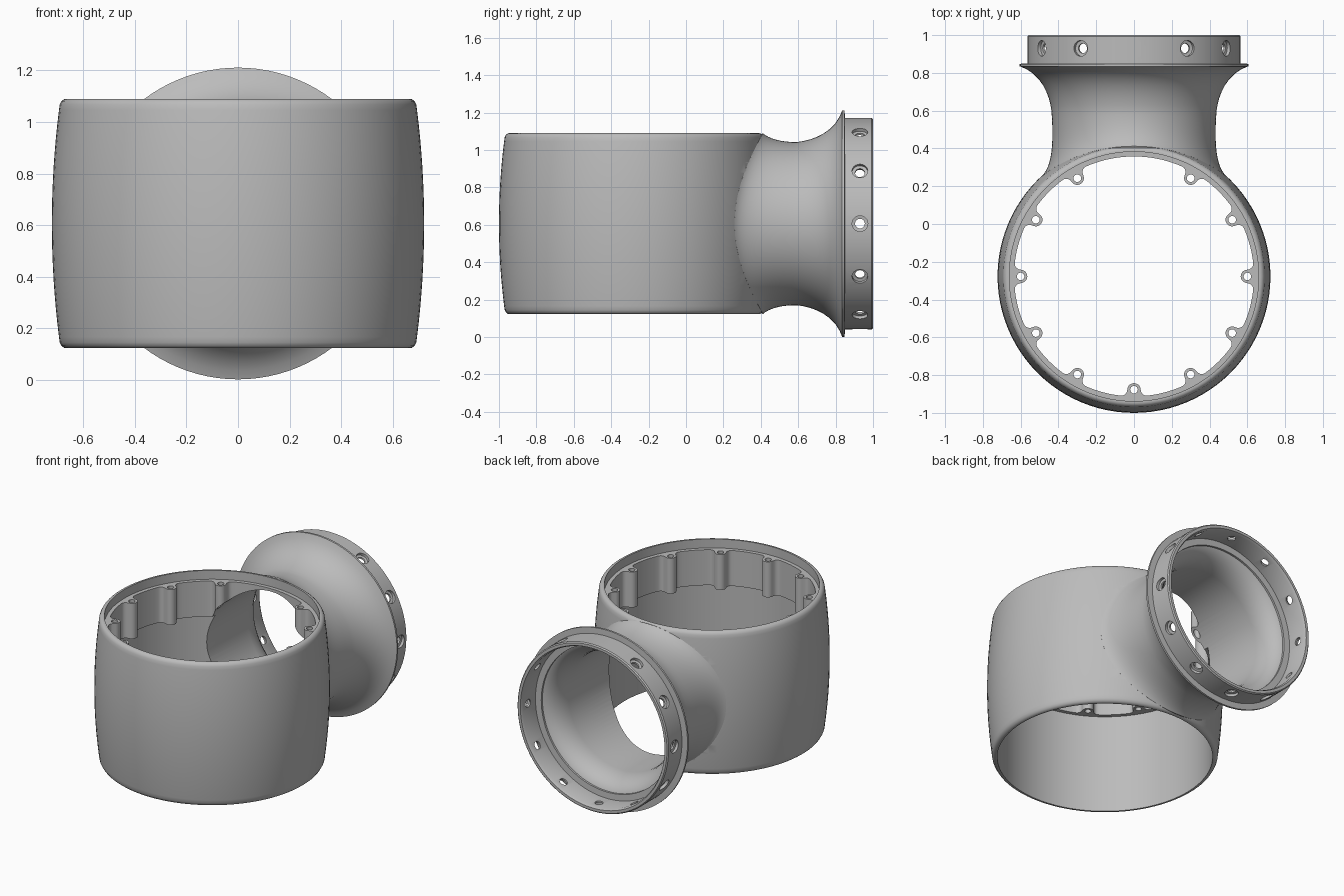
import bpy, bmesh
from math import sin, cos, pi, sqrt, radians
from mathutils import Vector

if "Cube" in bpy.data.objects:
    bpy.data.objects.remove(bpy.data.objects["Cube"])

YC = -0.2775      # drum axis
ZC = 0.606        # neck axis height
SEG = 96
ANGLES = [2 * pi * i / SEG for i in range(SEG)]


def loft(bm, rings):
    """Skin a list of point rings into a capped solid."""
    rows = [[bm.verts.new(p) for p in ring] for ring in rings]
    n = len(rows[0])
    for a, b in zip(rows, rows[1:]):
        for i in range(n):
            j = (i + 1) % n
            bm.faces.new((a[i], a[j], b[j], b[i]))
    bm.faces.new(rows[0])
    bm.faces.new(rows[-1])


def make(name, bm):
    bmesh.ops.recalc_face_normals(bm, faces=bm.faces)
    mesh = bpy.data.meshes.new(name)
    bm.to_mesh(mesh)
    bm.free()
    obj = bpy.data.objects.new(name, mesh)
    bpy.context.collection.objects.link(obj)
    return obj


def solid(name, rings):
    bm = bmesh.new()
    loft(bm, rings)
    return make(name, bm)


def drum_ring(r, z):
    return [(r * cos(a), YC + r * sin(a), z) for a in ANGLES]


def neck_ring(r, y):
    return [(r * cos(a), y, ZC + r * sin(a)) for a in ANGLES]


def combine(target, tool, operation):
    mod = target.modifiers.new(tool.name, "BOOLEAN")
    mod.operation = operation
    mod.solver = "EXACT"
    mod.object = tool
    bpy.context.view_layer.objects.active = target
    bpy.ops.object.modifier_apply(modifier=mod.name)
    bpy.data.objects.remove(tool)


# Barrel-shaped drum with rounded rims
def drum_radius(dz):
    return 0.7225 - 0.0275 * (dz / 0.44) ** 2


half = [(drum_radius(0.44 * i / 8), 0.44 * i / 8) for i in range(9)]
half += [(0.692, 0.462), (0.685, 0.475), (0.676, 0.482), (0.668, 0.484)]
profile = [(r, -dz) for r, dz in reversed(half[1:])] + half
body = solid("pipe_tee_body", [drum_ring(r, ZC + dz) for r, dz in profile])


# Neck root blends into the drum; its profile changes around the axis
def root_point(a, t):
    r_end = 0.483
    y_end = YC + sqrt(drum_radius(r_end * sin(a)) ** 2 - (r_end * cos(a)) ** 2)
    ctrl = [Vector((0.437, 0.6)),
            Vector((0.418 + 0.015 * sin(a) ** 2, y_end + 0.1)),
            Vector((0.455, y_end + 0.03)),
            Vector((r_end, y_end))]
    if t > 1:                      # tail buried in the drum
        r, y = 0.465, y_end - 0.04
    else:
        s = 1 - t
        r, y = (ctrl[0] * s ** 3 + ctrl[1] * 3 * s * s * t
                + ctrl[2] * 3 * s * t * t + ctrl[3] * t ** 3)
    return (r * cos(a), y, ZC + r * sin(a))


rings = [neck_ring(0.4, 0.1)]
rings += [[root_point(a, t) for a in ANGLES]
          for t in [2] + [1 - i / 12 for i in range(13)]]
# Flare, thin flange and collar
flare = [(0.442, 0.63), (0.451, 0.665), (0.464, 0.7), (0.482, 0.735),
         (0.505, 0.767), (0.535, 0.797), (0.57, 0.82), (0.598, 0.832),
         (0.605, 0.835), (0.605, 0.848), (0.565, 0.85), (0.565, 0.993),
         (0.558, 1.0)]
rings += [neck_ring(r, y) for r, y in flare]
combine(body, solid("neck", rings), "UNION")

# Drum cavity: plain bore with a thicker band carrying screw bosses
BOSS_R, BOSS_AT, BAND_R, BORE_R = 0.035, 0.6, 0.635, 0.66
BOSS_ANGLES = [radians(30 * k) for k in range(12) if k != 3]
edge = BOSS_R / BOSS_AT
side = [0.01, 0.02, 0.03, 0.04, 0.048, 0.054, 0.0575,
        0.062, 0.068, 0.078, 0.092, 0.11, 0.15, 0.19, 0.225]
offsets = [-d for d in reversed(side)] + [0] + side + [pi / 12]


def boss_radius(d):
    d = abs(d)
    if d < edge:
        return BOSS_AT * cos(d) - sqrt(BOSS_R ** 2 - (BOSS_AT * sin(d)) ** 2)
    if d < 0.11:                   # concave fillet onto the band
        u = (0.11 - d) / (0.11 - edge)
        return BAND_R - 0.037 * (1 - sqrt(max(0, 1 - u * u)))
    return BAND_R


def cavity_ring(z, r=None):
    pts = []
    for k in range(12):
        for d in offsets:
            a = radians(30 * k) + d
            rad = r or (BAND_R if k == 3 else boss_radius(d))
            pts.append((rad * cos(a), YC + rad * sin(a), z))
    return pts


cavity = solid("drum_cavity", [
    cavity_ring(0.0, BORE_R), cavity_ring(0.79, BORE_R), cavity_ring(0.79),
    cavity_ring(1.03), cavity_ring(1.03, BORE_R), cavity_ring(1.2, BORE_R)])
combine(body, cavity, "DIFFERENCE")

# Neck bore with flared mouth and collar recess
bore = [(0.405, 0.0), (0.405, 0.68), (0.409, 0.715), (0.418, 0.75),
        (0.434, 0.785), (0.455, 0.812), (0.478, 0.83), (0.49, 0.835),
        (0.49, 0.848), (0.532, 0.85), (0.532, 0.985), (0.54, 1.0),
        (0.54, 1.1)]
combine(body, solid("neck_bore", [neck_ring(r, y) for r, y in bore]),
        "DIFFERENCE")


# Small drilled holes: screw holes in the bosses, counterbored collar holes
def drill(bm, origin, axis, steps, n=24):
    u = axis.orthogonal().normalized()
    v = axis.cross(u)
    loft(bm, [[origin + axis * h + u * (r * cos(2 * pi * i / n))
               + v * (r * sin(2 * pi * i / n)) for i in range(n)]
              for r, h in steps])


bm = bmesh.new()
for a in BOSS_ANGLES:
    spot = Vector((BOSS_AT * cos(a), YC + BOSS_AT * sin(a), 0))
    drill(bm, spot, Vector((0, 0, 1)), [(0.02, 0.7), (0.02, 1.06)])
combine(body, make("boss_holes", bm), "DIFFERENCE")

bm = bmesh.new()
for k in range(12):
    a = radians(30 * k)
    drill(bm, Vector((0, 0.93, ZC)), Vector((cos(a), 0, sin(a))),
          [(0.026, 0.5), (0.026, 0.543), (0.042, 0.546), (0.042, 0.62)])
combine(body, make("collar_holes", bm), "DIFFERENCE")

# Single grey finish
grey = bpy.data.materials.new("grey")
grey.use_nodes = True
colour = (0.5, 0.5, 0.5, 1)
grey.diffuse_color = colour
grey.node_tree.nodes["Principled BSDF"].inputs["Base Color"].default_value = colour
body.data.materials.clear()
body.data.materials.append(grey)

bpy.ops.object.select_all(action="DESELECT")
body.select_set(True)
bpy.context.view_layer.objects.active = body
bpy.ops.object.shade_smooth_by_angle(angle=radians(30))
